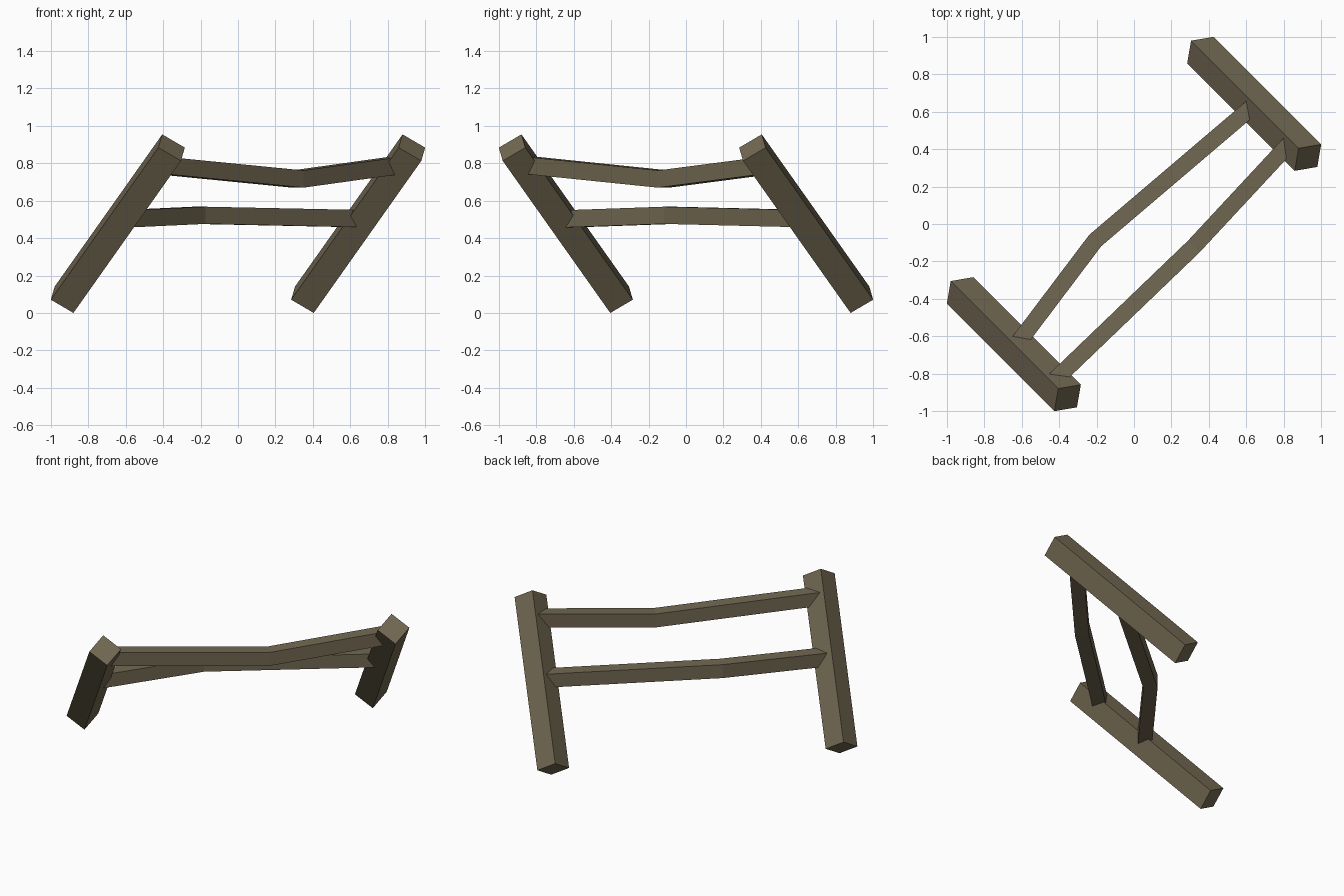
import bpy
from mathutils import Vector

if "Cube" in bpy.data.objects:
    bpy.data.objects.remove(bpy.data.objects["Cube"])

wood = bpy.data.materials.new("weathered wood")
wood.diffuse_color = (0.17, 0.14, 0.085, 1)
wood.use_nodes = True
wood.node_tree.nodes["Principled BSDF"].inputs["Base Color"].default_value = wood.diffuse_color


def sweep(name, rings):
    """Skin a chain of four-sided rings and cap both ends."""
    verts = [p for r in rings for p in r]
    n = len(rings)
    faces = [(4*i + k, 4*i + (k+1) % 4, 4*i + 4 + (k+1) % 4, 4*i + 4 + k)
             for i in range(n - 1) for k in range(4)]
    faces += [(3, 2, 1, 0), tuple(range(4*n - 4, 4*n))]
    me = bpy.data.meshes.new(name)
    me.from_pydata(verts, [], faces)
    me.materials.append(wood)
    ob = bpy.data.objects.new(name, me)
    bpy.context.collection.objects.link(ob)


# Posts: square beams leaning 45 degrees, standing on one corner edge
h = 0.5 ** 0.5
axis = Vector((0.5, -0.5, h))
v = Vector((-0.5, 0.5, h)) * 0.1
w = Vector((h, h, 0)) * 0.1


def post(name, x, y):
    base = Vector((x, y, 0.0707))
    sweep(name, [[c + w, c + v, c - w, c - v]
                 for c in (base, base + axis * 1.15)])


post("left_post", -0.93, -0.355)
post("right_post", 0.355, 0.93)


# Rails: bent planks with a mitred joint at the bend
def rail(name, points, width=0.088, height=0.092):
    pts = [Vector(p) for p in points]
    dirs = [(b - a).to_2d().normalized() for a, b in zip(pts, pts[1:])]
    up = Vector((0, 0, height / 2))
    rings = []
    for i, p in enumerate(pts):
        d0, d1 = dirs[max(i - 1, 0)], dirs[min(i, len(dirs) - 1)]
        m = (d0 + d1).normalized()
        s = Vector((m.y, -m.x, 0)) * (width / 2 / m.dot(d0))
        rings.append([p + s - up, p + s + up, p - s + up, p - s - up])
    sweep(name, rings)


rail("upper_rail", [(-0.43, -0.84, 0.79), (0.32, -0.12, 0.716), (0.85, 0.45, 0.79)])
rail("lower_rail", [(-0.635, -0.655, 0.502), (-0.207, -0.088, 0.522), (0.66, 0.65, 0.504)])

# Face normals outward
import bmesh
for ob in bpy.context.collection.objects:
    bm = bmesh.new()
    bm.from_mesh(ob.data)
    bmesh.ops.recalc_face_normals(bm, faces=bm.faces)
    bm.to_mesh(ob.data)
    bm.free()
